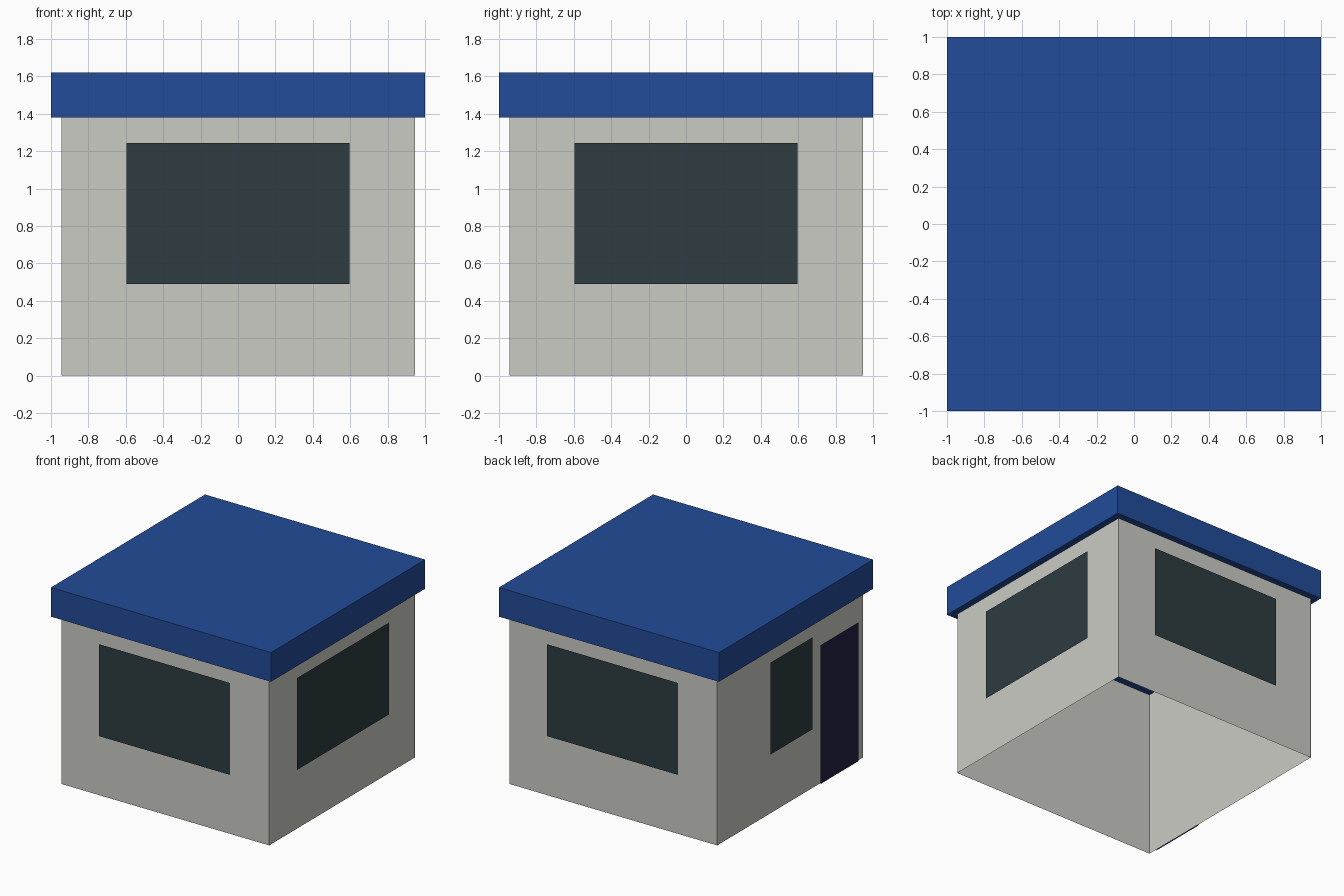
import bpy, bmesh
from math import pi
from mathutils import Matrix, Vector

cube = bpy.data.objects.get("Cube")
if cube:
    bpy.data.objects.remove(cube, do_unlink=True)


def material(name, rgb):
    m = bpy.data.materials.new(name)
    m.use_nodes = True
    m.diffuse_color = (*rgb, 1)
    m.node_tree.nodes["Principled BSDF"].inputs["Base Color"].default_value = (*rgb, 1)
    return m


ROOF = material("roof_blue", (0.016, 0.072, 0.32))
WALL = material("wall_grey", (0.60, 0.60, 0.56))
TRIM = material("trim_navy", (0.017, 0.015, 0.055))
GLASS = material("glass_slate", (0.027, 0.045, 0.053))

HALF = 0.945      # half width of the walls
EAVES = 1.38      # underside of the roof slab
GAP = 0.01        # panels sit just proud of the walls
BORDER = 0.042    # window frame width


def finish(name, bm, *mats):
    mesh = bpy.data.meshes.new(name)
    bm.to_mesh(mesh)
    bm.free()
    for m in mats:
        mesh.materials.append(m)
    obj = bpy.data.objects.new(name, mesh)
    bpy.context.collection.objects.link(obj)
    return obj


def box(name, half, z0, z1, mat, hollow=False):
    bm = bmesh.new()
    bmesh.ops.create_cube(bm, size=1, matrix=Matrix.Translation((0, 0, (z0 + z1) / 2))
                          @ Matrix.Diagonal((2 * half, 2 * half, z1 - z0, 1)))
    if hollow:
        bm.normal_update()
        caps = [f for f in bm.faces if abs(f.normal.z) > 0.5]
        bmesh.ops.delete(bm, geom=caps, context="FACES_ONLY")
    return finish(name, bm, mat)


def panel(name, turn, u0, u1, z0, z1, glazed=True):
    """Flat panel on one wall; u runs rightwards as seen from outside."""
    bm = bmesh.new()
    y = -HALF - GAP
    corners = [(u0, y, z0), (u1, y, z0), (u1, y, z1), (u0, y, z1)]
    pane = bm.faces.new([bm.verts.new(Vector(c)) for c in corners])
    bm.normal_update()
    if glazed:
        bmesh.ops.inset_region(bm, faces=[pane], thickness=BORDER, use_even_offset=True)
        pane.material_index = 1
    bm.transform(Matrix.Rotation(turn, 4, "Z"))
    return finish(name, bm, TRIM, GLASS)


# Open-bottomed wall shell and solid flat roof
box("walls", HALF, 0, EAVES, WALL, hollow=True)
box("roof", 1, EAVES, 1.62, ROOF)

# Wide windows on three sides
for side, turn in (("front", 0), ("left", pi / 2), ("back", pi)):
    panel(side + "_window", turn, -0.595, 0.595, 0.49, 1.245)

# Narrow window and door on the remaining side
panel("right_window", -pi / 2, -0.27, 0.28, 0.49, 1.245)
panel("door", -pi / 2, 0.385, 0.875, 0, 1.14, glazed=False)
